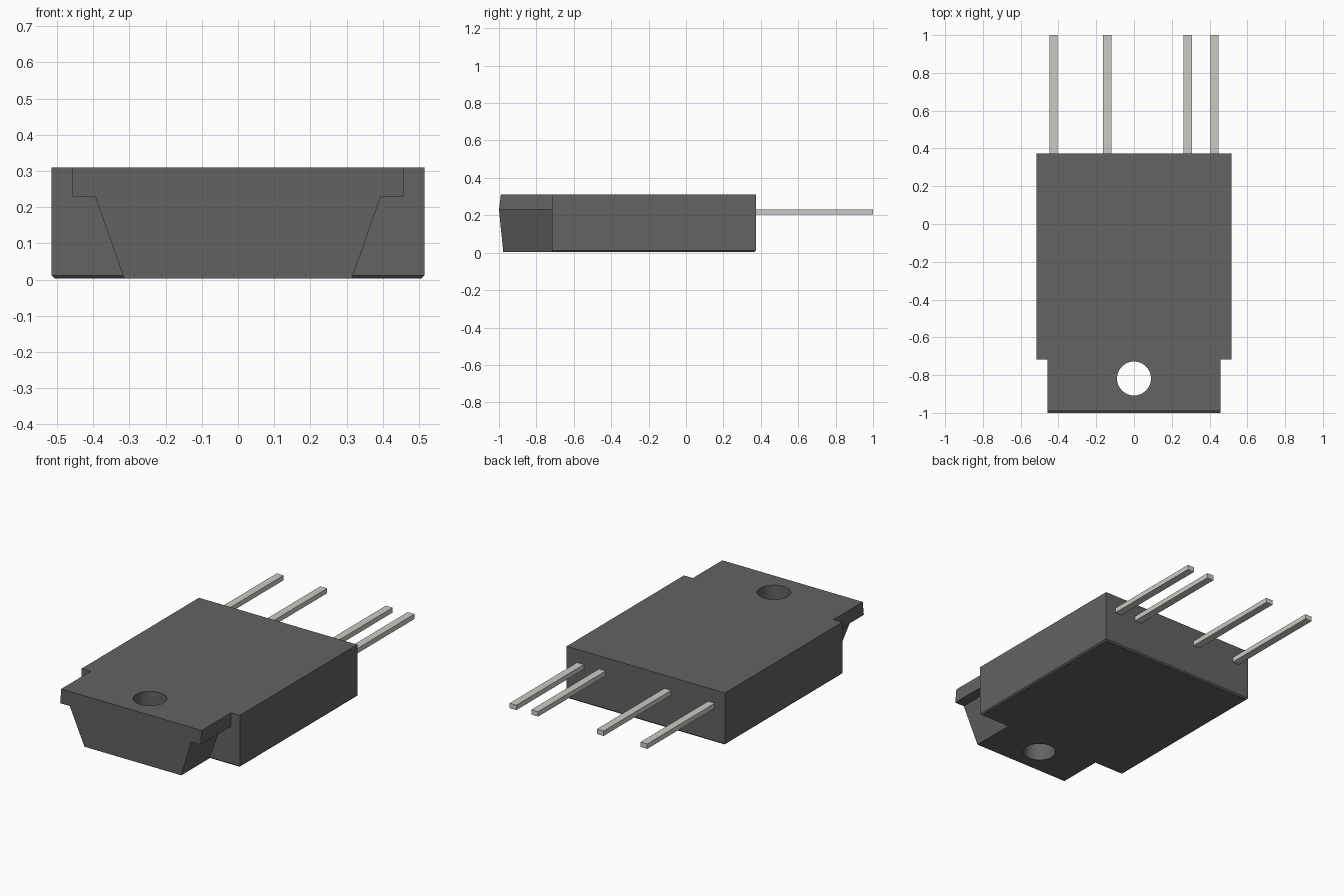
import bpy, bmesh
from mathutils import Vector

if "Cube" in bpy.data.objects:
    bpy.data.objects.remove(bpy.data.objects["Cube"])


def material(name, colour):
    mat = bpy.data.materials.new(name)
    mat.diffuse_color = (*colour, 1)
    mat.use_nodes = True
    mat.node_tree.nodes["Principled BSDF"].inputs["Base Color"].default_value = mat.diffuse_color
    return mat


def loft(name, rings, mat):
    """Closed solid joining equal-length rings of points."""
    bm = bmesh.new()
    loops = [[bm.verts.new(p) for p in ring] for ring in rings]
    n = len(loops[0])
    for a, b in zip(loops, loops[1:]):
        for i in range(n):
            j = (i + 1) % n
            bm.faces.new((a[i], a[j], b[j], b[i]))
    bm.faces.new(loops[0])
    bm.faces.new(loops[-1])
    bmesh.ops.recalc_face_normals(bm, faces=bm.faces)
    mesh = bpy.data.meshes.new(name)
    bm.to_mesh(mesh)
    bm.free()
    mesh.materials.append(mat)
    obj = bpy.data.objects.new(name, mesh)
    bpy.context.collection.objects.link(obj)
    return obj


def rect(x0, x1, y0, y1, z):
    return [(x0, y0, z), (x1, y0, z), (x1, y1, z), (x0, y1, z)]


def boolean(target, tool, operation):
    mod = target.modifiers.new(operation.title(), 'BOOLEAN')
    mod.object, mod.operation, mod.solver = tool, operation, 'EXACT'
    bpy.context.view_layer.objects.active = target
    bpy.ops.object.modifier_apply(modifier=mod.name)
    bpy.data.objects.remove(tool)


plastic = material("dark_plastic", (0.125, 0.125, 0.125))
metal = material("pin_metal", (0.6, 0.6, 0.56))

# Main housing with a small chamfer round the underside
X, Y0, Y1, TOP, C = 0.515, -0.717, 0.373, 0.31, 0.008
housing = loft("housing", [
    rect(-X + C, X - C, Y0 + C, Y1 - C, 0.003),
    rect(-X, X, Y0, Y1, 0.003 + C),
    rect(-X, X, Y0, Y1, TOP)], plastic)

# Mounting tab: wide lip over a tapered block, each point is (x, z, front y)
half = [(0.315, 0.003, -0.977), (0.395, 0.23, -1.0),
        (0.457, 0.23, -1.0), (0.457, TOP, -0.99)]
profile = half + [(-x, z, y) for x, z, y in reversed(half)]
tab = loft("mounting_tab", [
    [(x, y, z) for x, z, y in profile],
    [(x, -0.5, z) for x, z, y in profile]], plastic)
boolean(housing, tab, 'UNION')

# Screw hole through the tab
bpy.ops.mesh.primitive_cylinder_add(vertices=48, radius=0.09, depth=1,
                                    location=(0, -0.818, 0.15))
cutter = bpy.context.object
cutter.hide_render = True
cutter.data.materials.append(plastic)
boolean(housing, cutter, 'DIFFERENCE')

bpy.ops.object.select_all(action='DESELECT')
housing.select_set(True)
bpy.context.view_layer.objects.active = housing
bpy.ops.object.shade_smooth_by_angle(angle=0.45)

# Contact pins on a regular pitch, with one gap
PITCH, W = 0.142, 0.022
for i, step in enumerate((-3, -1, 2, 3)):
    x = step * PITCH
    loft(f"pin_{i + 1}", [
        rect(x - W, x + W, Y1 - 0.02, 1.0, 0.203),
        rect(x - W, x + W, Y1 - 0.02, 1.0, 0.232)], metal)
